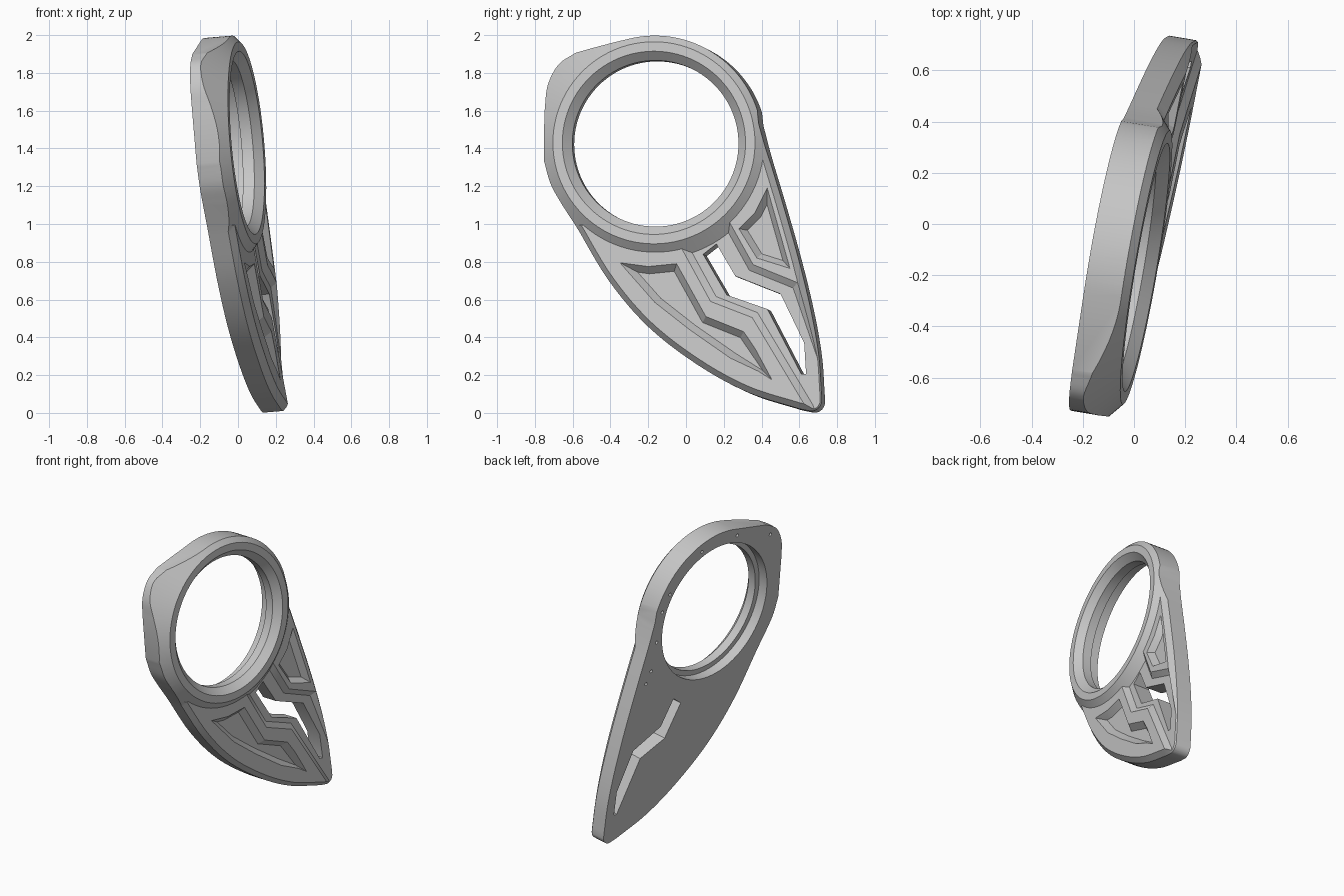
import bpy, bmesh, math
from mathutils import Vector, Matrix

if "Cube" in bpy.data.objects:
    bpy.data.objects.remove(bpy.data.objects["Cube"])

RIM, FLOOR, PANEL = 0.175, 0.113, 0.14     # heights above the flat back
CENTRE = Vector((-0.14, 1.415))


def circle(radius, start=0, end=360, count=96, centre=CENTRE):
    steps = count if end - start == 360 else count - 1
    return [centre + radius * Vector((math.cos(a), math.sin(a)))
            for a in (math.radians(start + (end - start) * i / steps) for i in range(count))]


def spline(points, steps=6):
    """Smooth open curve through the points."""
    p = [Vector(q) for q in points]
    p = [2 * p[0] - p[1]] + p + [2 * p[-1] - p[-2]]
    out = []
    for a, b, c, d in zip(p, p[1:], p[2:], p[3:]):
        for i in range(steps):
            t = i / steps
            out.append(0.5 * (2 * b + (c - a) * t + (2 * a - 5 * b + 4 * c - d) * t**2
                              + (3 * b - a - 3 * c + d) * t**3))
    return out + [p[-2]]


def ccw(points):
    p = [Vector(q) for q in points]
    area = sum(a.x * b.y - b.x * a.y for a, b in zip(p, p[1:] + p[:1]))
    return p if area > 0 else p[::-1]


def inset(points, d):
    """Move every edge of a counter-clockwise polygon inwards by d."""
    out = []
    for i, q in enumerate(points):
        e = (q - points[i - 1]).normalized()
        f = (points[(i + 1) % len(points)] - q).normalized()
        n = Vector((-e.y, e.x)) + Vector((-f.y, f.x))
        out.append(q + n * (2 * d / max(n.length_squared, 0.5)))
    return out


def loft(name, rings):
    """Closed solid through stacked (polygon, height) sections."""
    bm = bmesh.new()
    loops = [[bm.verts.new((q.x, q.y, h)) for q in pts] for pts, h in rings]
    for lo, hi in zip(loops, loops[1:]):
        for i in range(len(lo)):
            j = (i + 1) % len(lo)
            bm.faces.new((lo[i], lo[j], hi[j], hi[i]))
    bm.faces.new(loops[0][::-1])
    bm.faces.new(loops[-1])
    mesh = bpy.data.meshes.new(name)
    bm.to_mesh(mesh)
    bm.free()
    obj = bpy.data.objects.new(name, mesh)
    bpy.context.collection.objects.link(obj)
    return obj


def combine(target, tool, operation):
    mod = target.modifiers.new("shape", "BOOLEAN")
    mod.operation, mod.solver, mod.object = operation, "MANIFOLD", tool
    bpy.context.view_layer.objects.active = target
    bpy.ops.object.modifier_apply(modifier=mod.name)
    bpy.data.objects.remove(tool)


def recess(target, name, points, floor, slope):
    """Cut a sunken area with sloping walls into the panel face."""
    pts = ccw([Vector(q) + Vector((0.024, -0.012)) for q in points])
    cutter = loft(name, [(inset(pts, slope), floor), (inset(pts, -slope), 2 * PANEL - floor)])
    combine(target, cutter, "DIFFERENCE")


# Outline: ring arc, corner lug, long lower edge, rounded tip, right edge
arc = circle(0.57, 18, 104, 30)
lug = spline([(-0.57, 1.9), (-0.665, 1.84), (-0.72, 1.73), (-0.73, 1.6)]) + \
    spline([(-0.73, 1.32), (-0.695, 1.2), (-0.64, 1.1)])
lower = spline([(-0.57, 0.99), (-0.39, 0.69), (-0.18, 0.445), (0.08, 0.245),
                (0.345, 0.1), (0.62, 0.012)]) + \
    circle(0.055, -95, -5, 8, Vector((0.681, 0.056)))
right = spline([(0.735, 0.09), (0.72, 0.3), (0.68, 0.53), (0.615, 0.8),
                (0.53, 1.1), (0.455, 1.35), (0.41, 1.52)])
outline = arc + lug + lower + right

# Lower plate with bevelled rim
blade = lower + right
plate = loft("lower_plate", [(inset(blade, -0.03), -0.1), (inset(blade, -0.03), PANEL - 0.07),
                             (inset(blade, 0.03), PANEL)])

# Stepped channel around the slot, running out at the tip
recess(plate, "channel", [(-0.12, 1.05), (-0.02, 0.865), (0.13, 0.59), (0.35, 0.505),
                          (0.635, 0.03), (0.68, -0.1), (0.95, -0.1), (0.95, 0.33),
                          (0.715, 0.33), (0.59, 0.69), (0.355, 0.785), (0.23, 1.01),
                          (0.17, 1.12)], FLOOR, 0.035)

# Panel pockets
zigzag = [(-0.05, 0.79), (0.105, 0.51), (0.305, 0.43), (0.455, 0.175)]
sweep = [(0.235, 0.29), (0.02, 0.44), (-0.165, 0.585), (-0.35, 0.795), (-0.2, 0.775)]
recess(plate, "left_pocket", zigzag + sweep, 0.1, 0.035)
recess(plate, "right_pocket", [(0.43, 1.19), (0.55, 0.765), (0.375, 0.82),
                               (0.28, 0.975), (0.365, 1.06)], 0.1, 0.03)

# Ring with conical flank, joined to the plate and trimmed to the outline
body = loft("ring_plate", [(circle(0.535 + 0.3 / 0.85), RIM - 0.3), (circle(0.535), RIM)])
combine(body, plate, "UNION")
combine(body, loft("trim", [(outline, 0), (outline, 0.3)]), "INTERSECT")

# Through slot
slot = ccw([(0.11, 0.83), (0.18, 0.885), (0.28, 0.715), (0.52, 0.62), (0.645, 0.36),
            (0.655, 0.195), (0.63, 0.195), (0.45, 0.54), (0.235, 0.615)])
combine(body, loft("slot", [(slot, -0.2), (slot, 0.3)]), "DIFFERENCE")

# Bore with inner lip and front chamfer
bore = [(0.475, -0.2), (0.475, 0.07), (0.44, 0.07), (0.44, 0.13), (0.525, RIM + 0.04)]
combine(body, loft("bore", [(circle(r), h) for r, h in bore]), "DIFFERENCE")

# Small pin holes in the back
for offset in [(-0.47, 0.4), (-0.16, 0.5), (0.16, 0.49), (0.43, 0.27),
               (0.49, 0.16), (0.52, -0.05), (0.55, -0.25), (0.59, -0.33)]:
    pin = circle(0.011, count=12, centre=CENTRE + Vector(offset))
    combine(body, loft("pin_hole", [(pin, -0.1), (pin, 0.04)]), "DIFFERENCE")

# Stand the plate up with its lean
b, c = 0.17, -0.085
body.data.transform(Matrix(((b, c, 1, 0.017), (1, 0, -b, 0), (0, 1, -c, 0), (0, 0, 0, 1))))

# Material and shading
grey = bpy.data.materials.new("plain_grey")
grey.use_nodes = True
grey.diffuse_color = (0.57, 0.57, 0.57, 1)
grey.node_tree.nodes["Principled BSDF"].inputs["Base Color"].default_value = grey.diffuse_color
body.data.materials.clear()
body.data.materials.append(grey)
for face in body.data.polygons:
    face.material_index = 0
bpy.ops.object.select_all(action="DESELECT")
body.select_set(True)
bpy.context.view_layer.objects.active = body
bpy.ops.object.shade_smooth_by_angle(angle=math.radians(25))
